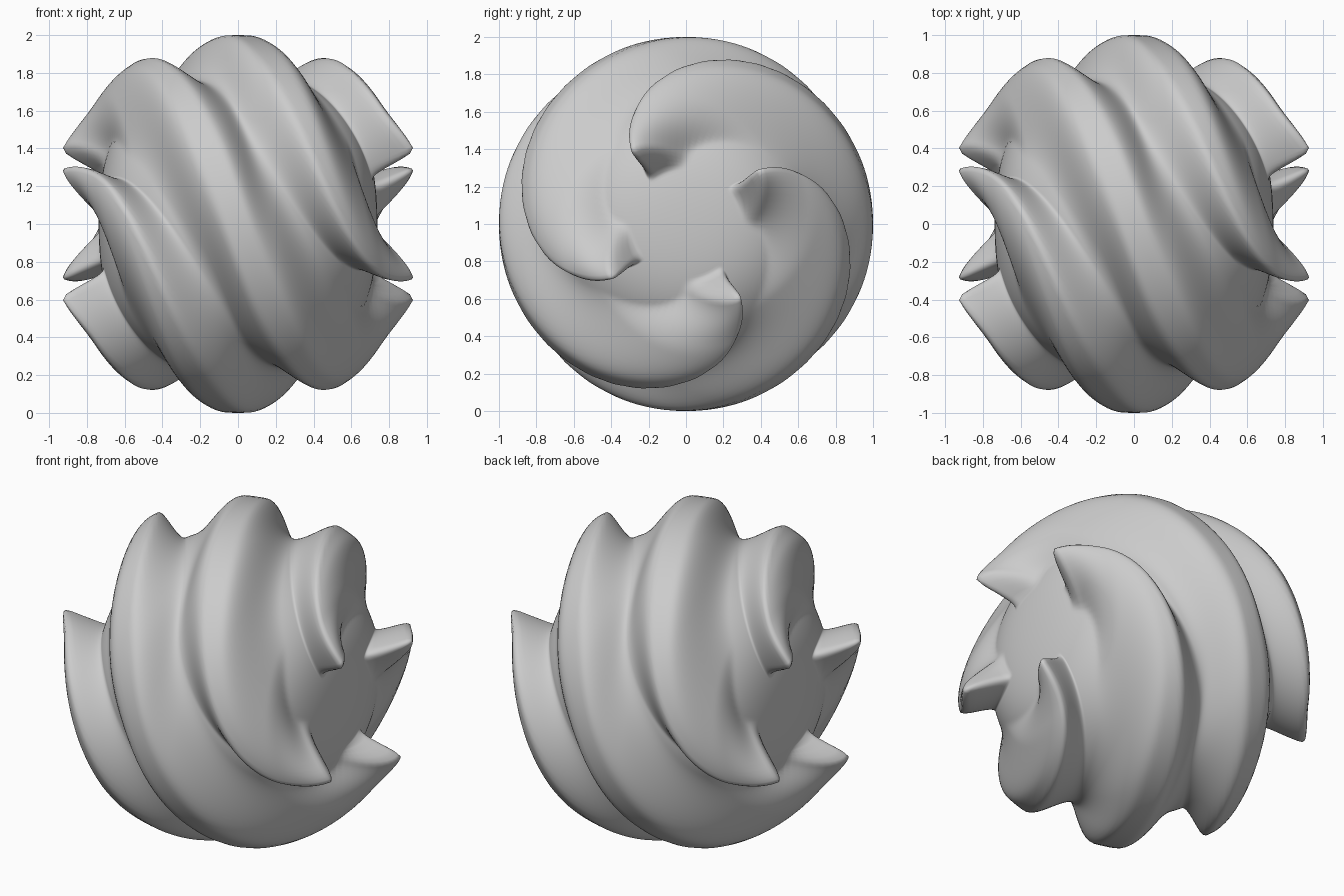
import bpy, bmesh
from math import sin, cos, pi, radians, tanh, exp, degrees

if "Cube" in bpy.data.objects:
    bpy.data.objects.remove(bpy.data.objects["Cube"])

RIDGES, SEG, LATS = 4, 44, 180


def smooth(a, b, t):
    t = min(1, max(0, (t - a) / (b - a)))
    return t * t * (3 - 2 * t)


def ridge_point(phi, u):
    """Radius and angle (degrees) inside one ridge for latitude phi and position u in 0..1."""
    x, lat = sin(phi), degrees(phi)
    # wall: crest leans to one groove towards the end of the ball
    c = 0.12 + 0.38 * exp(-(x / 0.42) ** 2)
    end, tip = smooth(0.2, 0.8, x), smooth(44, 62, lat)
    if u < c:
        h = smooth(0, 0.8 + 0.2 * end, u / c)
    else:
        h = smooth(0.2 * end + 0.42 * tip, 0.8 + 0.2 * end, (1 - u) / (1 - c))
    h *= 1 - smooth(62, 67.5, lat)
    # valley ends in a flat dish, crest rises to a hooked tip
    valley = (0.82 ** -10 + (0.77 / max(0.1, x)) ** -10) ** -0.1
    crest = 1 + 0.015 * smooth(5, 25, lat) + 0.035 * smooth(48, 63, lat)
    r = valley + (crest - valley) * h
    twist = 85 * x + 8 * tanh(x / 0.12)
    lean = 9 * h * smooth(0.2, 0.85, x)
    return r, 45 - twist + 90 * u - lean


def surface(phi, k, u):
    if phi >= 0:
        r, a = ridge_point(phi, u)
    else:  # the other half is the same half turned about y
        r, a = ridge_point(-phi, 1 - u)
        a = 180 - a
    t = radians(a + 90 * k)
    ring = r * cos(phi)
    return (r * sin(phi), -ring * cos(t), 1 + ring * sin(t))


# swirled ball around the x axis
bm = bmesh.new()
rows = []
for i in range(1, LATS):
    phi = -pi / 2 + pi * i / LATS
    row = []
    for k in range(RIDGES):
        for j in range(SEG):
            v = j / SEG
            u = v - 0.6 * sin(2 * pi * v) / (2 * pi)
            row.append(bm.verts.new(surface(phi, k, u)))
    rows.append(row)
n = RIDGES * SEG
for a, b in zip(rows, rows[1:]):
    for j in range(n):
        bm.faces.new((a[j], a[(j + 1) % n], b[(j + 1) % n], b[j]))
# end caps
for row, s in ((rows[0], -1), (rows[-1], 1)):
    pole = bm.verts.new((s * abs(row[0].co.x), 0, 1))
    for j in range(n):
        bm.faces.new((row[j], row[(j + 1) % n], pole))
bmesh.ops.recalc_face_normals(bm, faces=bm.faces[:])
for f in bm.faces:
    f.smooth = True
mesh = bpy.data.meshes.new("swirled_ball")
bm.to_mesh(mesh)
bm.free()
ball = bpy.data.objects.new("swirled_ball", mesh)
bpy.context.collection.objects.link(ball)
